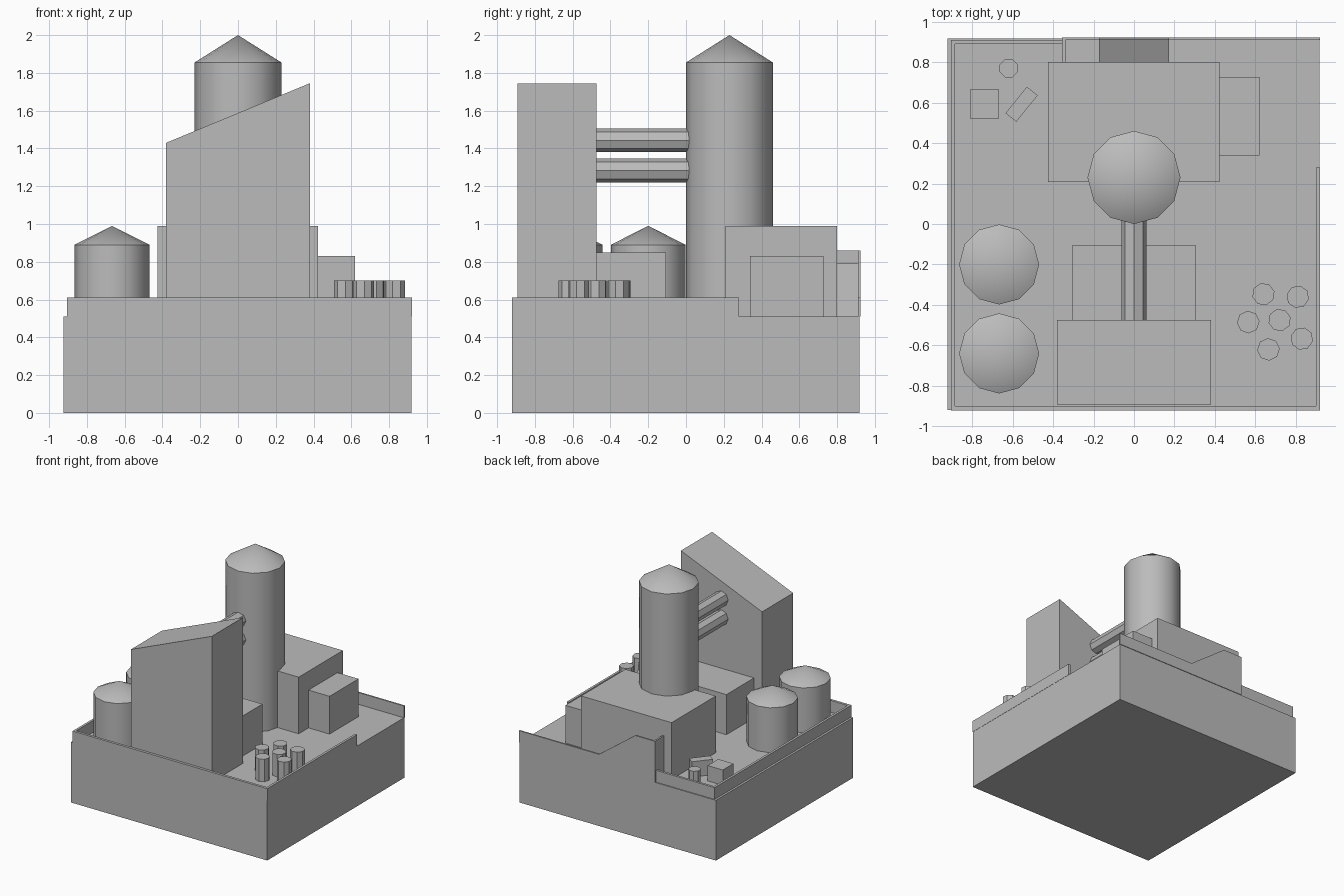
import bpy, bmesh, math
from mathutils import Matrix

cube = bpy.data.objects.get("Cube")
if cube:
    bpy.data.objects.remove(cube, do_unlink=True)

# One plain grey for everything
grey = bpy.data.materials.new("plain_grey")
grey.use_nodes = True
grey.diffuse_color = (0.5, 0.5, 0.5, 1)
grey.node_tree.nodes["Principled BSDF"].inputs["Base Color"].default_value = (0.5, 0.5, 0.5, 1)

FLOOR = 0.51
RIM = 0.61


def finish(name, bm, smooth=False):
    bmesh.ops.recalc_face_normals(bm, faces=bm.faces[:])
    me = bpy.data.meshes.new(name)
    bm.to_mesh(me)
    bm.free()
    me.materials.append(grey)
    ob = bpy.data.objects.new(name, me)
    bpy.context.collection.objects.link(ob)
    if smooth:
        bpy.ops.object.select_all(action='DESELECT')
        ob.select_set(True)
        bpy.context.view_layer.objects.active = ob
        bpy.ops.object.shade_smooth_by_angle(angle=math.radians(35))
    return ob


def box(name, x0, x1, y0, y1, z0, z1):
    return extrude_xz(name, [(x0, z0), (x1, z0), (x1, z1), (x0, z1)], y0, y1)


def extrude_xz(name, profile, y0, y1):
    """Extrude an outline in the xz plane from y0 to y1."""
    bm = bmesh.new()
    face = bm.faces.new([bm.verts.new((x, y0, z)) for x, z in profile])
    ext = bmesh.ops.extrude_face_region(bm, geom=[face])
    verts = [v for v in ext["geom"] if isinstance(v, bmesh.types.BMVert)]
    bmesh.ops.translate(bm, verts=verts, vec=(0, y1 - y0, 0))
    return finish(name, bm)


def cylinder(name, x, y, z0, z1, r, sides, tip=None, turn=0.0, smooth=False):
    """Upright prism; with a tip height it gets a conical roof."""
    bm = bmesh.new()
    bmesh.ops.create_cone(bm, cap_ends=True, segments=sides, radius1=r, radius2=r,
                          depth=z1 - z0,
                          matrix=Matrix.Translation((x, y, (z0 + z1) / 2)) @ Matrix.Rotation(turn, 4, 'Z'))
    if tip:
        top = max(bm.faces, key=lambda f: f.calc_center_median().z)
        apex = bmesh.ops.poke(bm, faces=[top])["verts"][0]
        apex.co.z = tip
    return finish(name, bm, smooth)


# Base block
box("base", -0.923, 0.918, -0.92, 0.918, 0, FLOOR)

# Parapets around the roof; the left-hand ones sit inside a narrow ledge
box("parapet_front", -0.905, 0.92, -0.922, -0.90, FLOOR, RIM)
box("parapet_left_side", 0.90, 0.92, -0.90, 0.28, FLOOR, RIM)
box("parapet_right_side", -0.905, -0.885, -0.90, 0.91, FLOOR, RIM)
box("parapet_back", -0.885, -0.355, 0.89, 0.91, FLOOR, RIM)

# Ramp with a landing, its stepped back wall and end wall
extrude_xz("ramp_wall", [(0.92, FLOOR), (0.92, RIM), (0.17, RIM), (-0.17, 0.86),
                         (-0.34, 0.86), (-0.34, FLOOR)], 0.91, 0.923)
box("ramp_end_wall", -0.355, -0.34, 0.80, 0.923, FLOOR, 0.86)
extrude_xz("ramp", [(0.17, FLOOR), (-0.17, 0.79), (-0.34, 0.79), (-0.34, FLOOR)], 0.80, 0.91)

# Buildings
extrude_xz("slanted_tower", [(-0.38, FLOOR), (0.38, FLOOR), (0.38, 1.745), (-0.38, 1.43)],
           -0.892, -0.475)
box("low_block", -0.305, 0.303, -0.475, -0.105, FLOOR, 0.85)
box("main_block", -0.425, 0.423, 0.208, 0.80, FLOOR, 0.99)
box("side_block", 0.423, 0.62, 0.34, 0.728, FLOOR, 0.83)

# Silo and storage tanks with conical roofs
cylinder("silo", 0, 0.23, FLOOR, 1.855, 0.23, 12, tip=2.0, smooth=True)
for i, y in enumerate((-0.20, -0.64)):
    cylinder(f"tank_{i + 1}", -0.667, y, FLOOR, 0.89, 0.198, 12, tip=0.99, smooth=True)

# Pipes from the slanted tower to the silo
for i, z in enumerate((1.283, 1.443)):
    bm = bmesh.new()
    bmesh.ops.create_cone(bm, cap_ends=True, segments=8, radius1=0.063, radius2=0.063, depth=0.55,
                          matrix=Matrix.Translation((0, -0.225, z)) @ Matrix.Rotation(math.pi / 2, 4, 'X'))
    finish(f"pipe_{i + 1}", bm)

# Barrels
spots = [(0.64, -0.347), (0.81, -0.36), (0.565, -0.485), (0.72, -0.475), (0.83, -0.567), (0.665, -0.62)]
for i, (x, y) in enumerate(spots):
    cylinder(f"barrel_{i + 1}", x, y, FLOOR, 0.70, 0.056, 8, turn=0.25 + 0.3 * (i % 3))
cylinder("corner_barrel", -0.62, 0.77, FLOOR, 0.64, 0.048, 8, turn=math.pi / 8)

# Crates
box("crate", -0.81, -0.668, 0.522, 0.664, FLOOR, 0.64)
long_crate = box("long_crate", -0.084, 0.084, -0.034, 0.034, FLOOR, 0.64)
long_crate.location = (-0.556, 0.592, 0)
long_crate.rotation_euler.z = math.radians(51)
